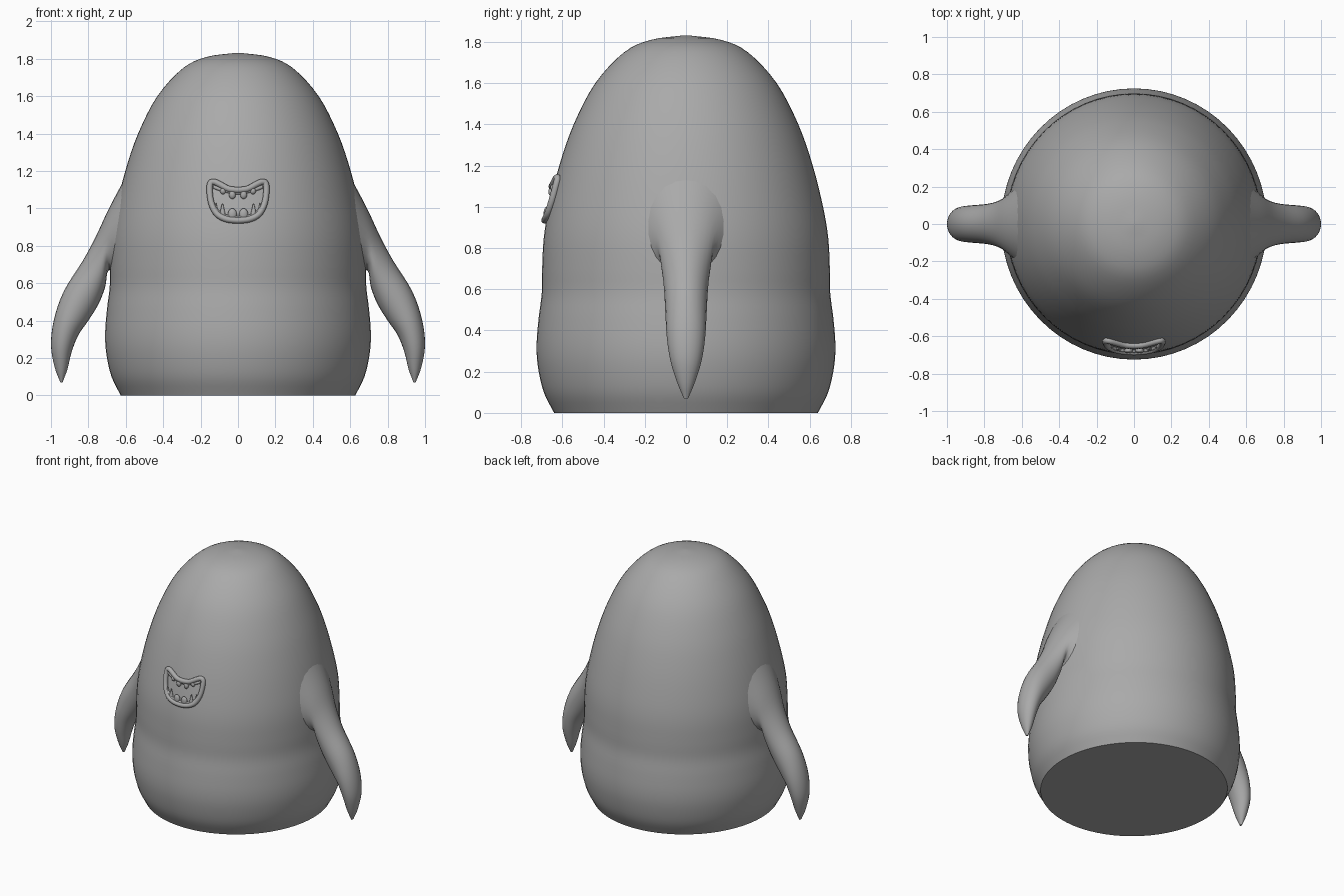
import bpy, bmesh, math
from mathutils import Vector

cube = bpy.data.objects.get("Cube")
if cube:
    bpy.data.objects.remove(cube)

grey = bpy.data.materials.new("plain grey")
grey.use_nodes = True
grey.diffuse_color = (0.4, 0.4, 0.4, 1)
grey.node_tree.nodes["Principled BSDF"].inputs["Base Color"].default_value = (0.4, 0.4, 0.4, 1)

FLAT = 0.98  # body is slightly narrower across x


def spline(pts, steps):
    """Smooth path through the points."""
    pts = [Vector(p) for p in pts]
    ext = [2 * pts[0] - pts[1]] + pts + [2 * pts[-1] - pts[-2]]
    out = []
    for i in range(len(pts) - 1):
        a, b, c, d = ext[i:i + 4]
        for s in range(steps):
            t = s / steps
            out.append(0.5 * (2 * b + (c - a) * t + (2 * a - 5 * b + 4 * c - d) * t ** 2
                              + (3 * b - a - 3 * c + d) * t ** 3))
    return out + [pts[-1]]


def finish(ob, angle=50):
    ob.data.materials.clear()
    ob.data.materials.append(grey)
    bpy.ops.object.select_all(action='DESELECT')
    ob.select_set(True)
    bpy.context.view_layer.objects.active = ob
    bpy.ops.object.shade_smooth_by_angle(angle=math.radians(angle))


def from_bmesh(name, bm):
    bmesh.ops.recalc_face_normals(bm, faces=bm.faces)
    me = bpy.data.meshes.new(name)
    bm.to_mesh(me)
    bm.free()
    ob = bpy.data.objects.new(name, me)
    bpy.context.collection.objects.link(ob)
    finish(ob)
    return ob


def loft(name, rings):
    """Skin a list of equal rings and cap both ends."""
    bm = bmesh.new()
    rows = [[bm.verts.new(p) for p in ring] for ring in rings]
    n = len(rows[0])
    for low, high in zip(rows, rows[1:]):
        for k in range(n):
            bm.faces.new((low[k], low[(k + 1) % n], high[(k + 1) % n], high[k]))
    bm.faces.new(rows[0])
    bm.faces.new(rows[-1])
    return from_bmesh(name, bm)


def circle(n):
    return [(math.cos(k * math.tau / n), math.sin(k * math.tau / n)) for k in range(n)]


# Body: turned profile of radius and height
profile = spline([(.64, 0), (.69, .1), (.718, .22), (.725, .33), (.715, .46), (.7, .58),
                  (.698, .7), (.69, .85), (.665, 1), (.615, 1.2), (.545, 1.4), (.44, 1.6),
                  (.3, 1.75), (.17, 1.81), (.01, 1.832)], 4)
loft("body", [[(r * c * FLAT, r * s, z) for c, s in circle(64)] for r, z in profile])


def on_front(x, z, lift=0.0):
    """Point on the front of the body."""
    for (r0, z0), (r1, z1) in zip(profile, profile[1:]):
        if z0 <= z <= z1:
            r = r0 + (r1 - r0) * (z - z0) / (z1 - z0)
            break
    return Vector((x, -math.sqrt(r * r - (x / FLAT) ** 2) - lift, z))


# Flippers: outer x, outer z, inner x, inner z, half width
sections = [(.6, 1.17, .62, .6), (.69, 1, .69, .67), (.76, .85, .71, .58), (.83, .72, .745, .49),
            (.93, .56, .8, .4), (.983, .41, .855, .32), (1, .27, .89, .23),
            (.98, .15, .912, .14), (.95, .07, .938, .07)]
widths = [.22, .145, .12, .107, .1, .093, .075, .042, .01]
for side, label in ((1, "left"), (-1, "right")):
    rings = []
    outer = spline([s[:2] for s in sections], 4)
    inner = spline([s[2:] for s in sections], 4)
    wide = spline([(w, 0) for w in widths], 4)
    for o, i, w in zip(outer, inner, wide):
        mid, half = (o + i) / 2, (o - i) / 2
        rings.append([(side * (mid.x + half.x * c), w.x * s, mid.y + half.y * c)
                      for c, s in circle(24)])
    loft(label + "_flipper", rings)


def tube(name, pts, radius, cyclic, lift):
    cu = bpy.data.curves.new(name, 'CURVE')
    cu.dimensions = '3D'
    cu.bevel_depth = radius
    cu.bevel_resolution = 3
    cu.use_fill_caps = True
    sp = cu.splines.new('POLY')
    sp.points.add(len(pts) - 1)
    for p, (x, z) in zip(sp.points, pts):
        p.co = (*on_front(x, z, lift), 1)
    sp.use_cyclic_u = cyclic
    ob = bpy.data.objects.new(name, cu)
    bpy.context.collection.objects.link(ob)
    bpy.ops.object.select_all(action='DESELECT')
    ob.select_set(True)
    bpy.context.view_layer.objects.active = ob
    bpy.ops.object.convert(target='MESH')
    finish(bpy.context.object)


def mirrored(half):
    return half + [Vector((-p.x, p.y)) for p in reversed(half[1:])]


# Mouth rim and gums
rim = spline([(0, 1.098), (.05, 1.104), (.1, 1.13), (.13, 1.142), (.149, 1.13), (.151, 1.08),
              (.14, 1.02), (.11, .968), (.06, .942), (0, .935)], 4)
tube("mouth_rim", mirrored(rim)[:-1] if rim[-1].x else rim + [
    Vector((-p.x, p.y)) for p in reversed(rim[1:-1])], .017, True, .008)
upper = spline([(-.13, 1.115), (-.08, 1.098), (0, 1.084), (.08, 1.098), (.13, 1.115)], 4)
lower = spline([(-.125, 1), (-.08, .963), (0, .95), (.08, .963), (.125, 1)], 4)
tube("upper_gum", upper, .01, False, .004)
tube("lower_gum", lower, .01, False, .004)


# Teeth: tapered bumps, rounded or pointed
def tooth(name, x, base, tip, width, pointed):
    bm = bmesh.new()
    if pointed:
        bmesh.ops.create_cone(bm, segments=12, radius1=1, radius2=.15, depth=2, cap_ends=True)
    else:
        bmesh.ops.create_uvsphere(bm, u_segments=12, v_segments=8, radius=1)
    bmesh.ops.scale(bm, verts=bm.verts, vec=(width, .014, (tip - base) / 2))
    centre = on_front(x, (base + tip) / 2, .006)
    bmesh.ops.translate(bm, verts=bm.verts, vec=centre)
    from_bmesh(name, bm)


for side, label in ((1, "left"), (-1, "right")):
    tooth(label + "_upper_inner_tooth", side * .03, 1.095, 1.05, .018, False)
    tooth(label + "_upper_outer_tooth", side * .08, 1.11, 1.075, .016, False)
    tooth(label + "_lower_front_tooth", side * .03, .935, 1, .024, False)
    tooth(label + "_lower_fang", side * .083, .95, 1.025, .02, True)
    tooth(label + "_lower_back_tooth", side * .118, .98, 1.03, .012, True)
